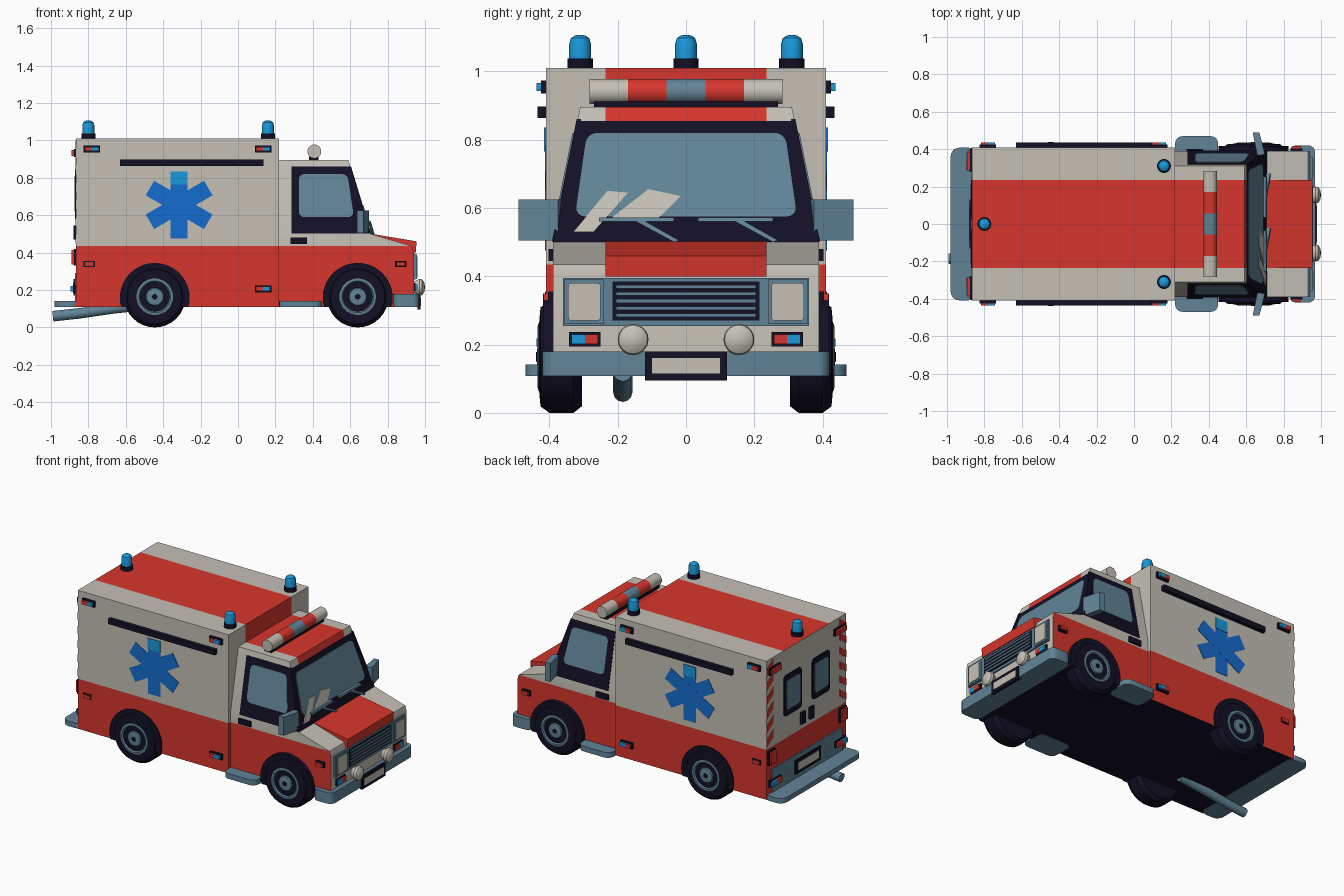
import bpy, bmesh, math
from mathutils import Vector

if "Cube" in bpy.data.objects:
    bpy.data.objects.remove(bpy.data.objects["Cube"])

# Materials
def material(name, rgb):
    m = bpy.data.materials.new(name)
    m.use_nodes = True
    m.diffuse_color = (*rgb, 1)
    m.node_tree.nodes["Principled BSDF"].inputs["Base Color"].default_value = (*rgb, 1)
    return m

CREAM = material("cream", (0.56, 0.53, 0.47))
RED = material("red", (0.68, 0.036, 0.026))
NAVY = material("dark navy", (0.006, 0.005, 0.018))
STEEL = material("steel blue", (0.12, 0.23, 0.31))
BLUE = material("blue", (0.008, 0.15, 0.62))
SKY = material("sky blue", (0.01, 0.32, 0.72))

# Cab surfaces: the sides and windscreen lean in above the belt line
BELT, ROOF, STRIPE, WAIST = 0.5, 0.895, 0.235, 0.435
def lean(z):
    return max(0, (z - BELT) / (ROOF - BELT))
def cab_y(z):
    return 0.39 - 0.08 * lean(z)

# Placements turn a flat outline (u, v) and a depth d into model space
def SIDE(u, v, d): return (u, d, v)
def END(u, v, d): return (d, u, v)
def FLAT(u, v, d): return (u, v, d)
def CABSIDE(u, v, d): return (u, cab_y(v) + d, v)
def SCREEN(u, v, d): return (0.71 - 0.12 * lean(v) + d, u, v)

def finish(name, bm, mats, place=None, mirror=False):
    if place:
        for v in bm.verts:
            v.co = Vector(place(*v.co))
    bmesh.ops.recalc_face_normals(bm, faces=bm.faces)
    me = bpy.data.meshes.new(name)
    bm.to_mesh(me)
    bm.free()
    for m in mats:
        me.materials.append(m)
    me.shade_smooth()
    me.set_sharp_from_angle(angle=math.radians(32))
    ob = bpy.data.objects.new(name, me)
    bpy.context.collection.objects.link(ob)
    if mirror:
        mod = ob.modifiers.new("both_sides", "MIRROR")
        mod.use_axis = (False, True, False)
        mod.use_mirror_merge = False
    return ob

def prism(name, pts, lo, hi, mat, place, mirror=False, r=0):
    """Extruded outline with optional rounded corners."""
    bm = bmesh.new()
    face = bm.faces.new([bm.verts.new((u, v, lo)) for u, v in pts])
    ext = bmesh.ops.extrude_face_region(bm, geom=[face])["geom"]
    for v in ext:
        if isinstance(v, bmesh.types.BMVert):
            v.co.z = hi
    if r:
        edges = [e for e in bm.edges if abs(e.verts[0].co.z - e.verts[1].co.z) > 1e-5]
        bmesh.ops.bevel(bm, geom=edges, offset=r, segments=4, profile=0.5, affect='EDGES')
    return finish(name, bm, [mat], place, mirror)

def rect(u0, u1, v0, v1):
    return [(u0, v0), (u1, v0), (u1, v1), (u0, v1)]

def disc(cu, cv, r, n=24):
    return [(cu + r * math.cos(math.tau * i / n), cv + r * math.sin(math.tau * i / n)) for i in range(n)]

def lathe(name, profile, mat, place, mirror=False, n=32):
    """Profile of (radius, height) turned about its axis."""
    bm = bmesh.new()
    vs = [bm.verts.new((r, 0, h)) for r, h in profile]
    es = [bm.edges.new(p) for p in zip(vs, vs[1:])]
    bmesh.ops.spin(bm, geom=vs + es, cent=(0, 0, 0), axis=(0, 0, 1), steps=n, angle=math.tau)
    bmesh.ops.remove_doubles(bm, verts=bm.verts, dist=1e-5)
    return finish(name, bm, [mat], place, mirror)

def shell(name, outline, half, cuts, rule, shape=None):
    """Body block from a side outline, cut along planes and coloured by rule."""
    bm = bmesh.new()
    face = bm.faces.new([bm.verts.new((x, -half, z)) for x, z in outline])
    ext = bmesh.ops.extrude_face_region(bm, geom=[face])["geom"]
    bmesh.ops.translate(bm, vec=(0, 2 * half, 0), verts=[v for v in ext if isinstance(v, bmesh.types.BMVert)])
    for co, no in cuts:
        bmesh.ops.bisect_plane(bm, geom=bm.verts[:] + bm.edges[:] + bm.faces[:], plane_co=co, plane_no=no)
    if shape:
        for v in bm.verts:
            if abs(v.co.y) > half - 0.01:
                v.co.y = math.copysign(shape(v.co.z), v.co.y)
    bmesh.ops.recalc_face_normals(bm, faces=bm.faces)
    bm.normal_update()
    for f in bm.faces:
        f.material_index = rule(f.calc_center_median(), f.normal)
    return finish(name, bm, [CREAM, RED, NAVY])

def level(z): return ((0, 0, z), (0, 0, 1))
stripe_cuts = [((0, s * STRIPE, 0), (0, 1, 0)) for s in (-1, 1)]

# Rear box body
def box_rule(c, n):
    if n.z < -0.5:
        return 2
    return int(c.z < WAIST or (abs(c.y) < STRIPE and n.x > -0.5))
shell("rear_body", rect(-0.865, 0.22, 0.11, 1.01), 0.41, stripe_cuts + [level(WAIST)], box_rule)

# Cab body with windscreen
def cab_rule(c, n):
    if n.z < -0.5 or (n.x > 0.5 and BELT < c.z < 0.855):
        return 2
    if abs(n.y) > 0.5:
        return int(c.z < WAIST)
    return int(c.z > 0.855 and abs(c.y) < STRIPE)
shell("cab_body", [(0.2, 0.11), (0.94, 0.11), (0.94, 0.4), (0.93, 0.435), (0.71, BELT), (0.59, ROOF), (0.2, ROOF)],
      0.39, stripe_cuts + [level(z) for z in (WAIST, BELT, 0.855)], cab_rule, cab_y)
prism("hood_centre", [(0.7, 0.503), (0.955, 0.46), (0.95, 0.4), (0.7, 0.4)], -STRIPE, STRIPE, RED, SIDE)

# Cab glass
prism("windscreen_glass", [(-0.325, 0.575), (0.325, 0.575), (0.29, 0.82), (-0.29, 0.82)], -0.01, 0.004, STEEL, SCREEN, r=0.03)
prism("side_window_frame", [(0.285, 0.502), (0.708, 0.502), (0.605, 0.86), (0.285, 0.86)], -0.01, 0.003, NAVY, CABSIDE, True)
prism("side_window_glass", [(0.325, 0.59), (0.62, 0.59), (0.585, 0.82), (0.325, 0.82)], -0.01, 0.007, STEEL, CABSIDE, True, r=0.03)
prism("door_handle", rect(0.28, 0.37, 0.445, 0.48), 0.38, 0.402, NAVY, SIDE, True)
for i, pts in enumerate(([(-0.33, 0.53), (-0.27, 0.53), (-0.17, 0.645), (-0.23, 0.65)],
                         [(-0.22, 0.57), (-0.08, 0.57), (-0.015, 0.635), (-0.11, 0.655)])):
    prism(f"glass_glint_{i}", pts, 0, 0.007, CREAM, SCREEN)
for y in (-0.255, 0.035):
    prism("wiper_blade", rect(y, y + 0.22, 0.56, 0.572), 0, 0.018, STEEL, SCREEN)
    prism("wiper_arm", [(y + 0.22, 0.5), (y + 0.235, 0.505), (y + 0.12, 0.57), (y + 0.1, 0.565)], 0, 0.02, STEEL, SCREEN)
prism("door_mirror", [(0.66, 0.36), (0.7, 0.375), (0.67, 0.49), (0.635, 0.49)], 0.505, 0.625, STEEL, FLAT, True)

# Grille and headlights
prism("grille_panel", rect(-0.36, 0.36, 0.255, 0.395), 0.93, 0.95, STEEL, END)
prism("grille_opening", rect(-0.215, 0.215, 0.27, 0.385), 0.94, 0.953, NAVY, END)
for i in range(5):
    z = 0.28 + i * 0.021
    prism("grille_slat", rect(-0.205, 0.205, z, z + 0.011), 0.94, 0.958, STEEL, END)
prism("headlight_frame", rect(0.24, 0.355, 0.26, 0.39), 0.94, 0.956, STEEL, END, True)
prism("headlight", rect(0.25, 0.345, 0.27, 0.38), 0.94, 0.961, CREAM, END, True, r=0.01)
lathe("fog_lamp", [(0, 0.94), (0.03, 0.94), (0.045, 0.97), (0.042, 0.985), (0.025, 0.996), (0, 1)], CREAM,
      lambda u, v, d: (d, 0.155 + u, 0.215 + v), True)

# Bumpers, steps and number plates
prism("front_bumper", rect(0.83, 0.968, -0.42, 0.42), 0.108, 0.18, STEEL, FLAT, r=0.035)
prism("rear_bumper", rect(-0.98, -0.84, -0.408, 0.408), 0.108, 0.14, STEEL, FLAT, r=0.045)
prism("side_step", rect(0.22, 0.45, 0.3, 0.47), 0.108, 0.142, STEEL, FLAT, True, r=0.04)
prism("front_plate_frame", rect(-0.12, 0.12, 0.095, 0.18), 0.96, 0.977, NAVY, END)
prism("front_plate", rect(-0.1, 0.1, 0.115, 0.16), 0.97, 0.979, CREAM, END)

# Rear doors
prism("rear_lower_panel", rect(-0.36, 0.36, 0.14, 0.29), -0.872, -0.86, STEEL, END)
prism("rear_plate_frame", rect(-0.13, 0.13, 0.17, 0.26), -0.88, -0.86, NAVY, END)
prism("rear_plate", rect(-0.105, 0.105, 0.19, 0.24), -0.882, -0.87, CREAM, END)
prism("rear_window_frame", rect(0.055, 0.235, 0.58, 0.845), -0.872, -0.86, NAVY, END, True, r=0.025)
prism("rear_window_glass", rect(0.075, 0.215, 0.62, 0.81), -0.875, -0.86, STEEL, END, True, r=0.02)
prism("rear_handle", rect(0.025, 0.065, 0.47, 0.545), -0.88, -0.86, NAVY, END, True)
for i in range(6):
    z = 0.45 + i * 0.092
    prism("hazard_stripe", [(0.34, z + 0.045), (0.408, z), (0.408, z + 0.045), (0.34, z + 0.09)],
          -0.869, -0.86, RED, END, True)

# Marker lamps: framed, split in two colours
def marker(name, u0, u1, v0, v1, base, out, place, first, second):
    mid, t = (u0 + u1) / 2, 0.007
    prism(name + "_frame", rect(u0, u1, v0, v1), base, base + out * 0.6, NAVY, place, True)
    prism(name + "_inner", rect(u0 + t, mid, v0 + t, v1 - t), base, base + out, first, place, True)
    prism(name + "_outer", rect(mid, u1 - t, v0 + t, v1 - t), base, base + out, second, place, True)

for x, z in ((-0.825, 0.935), (0.09, 0.935), (0.09, 0.187)):
    marker("side_marker", x, x + 0.088, z, z + 0.038, 0.405, 0.032, SIDE, RED, SKY)
marker("rear_reflector", -0.825, -0.765, 0.322, 0.356, 0.405, 0.014, SIDE, RED, RED)
marker("front_reflector", 0.84, 0.9, 0.322, 0.356, 0.385, 0.032, SIDE, RED, RED)
marker("front_marker", 0.25, 0.342, 0.195, 0.237, 0.935, 0.025, END, RED, SKY)
marker("tail_marker", 0.28, 0.39, 0.185, 0.228, -0.86, -0.035, END, RED, SKY)
marker("tail_light", 0.33, 0.4, 0.33, 0.42, -0.86, -0.03, END, RED, RED)
marker("upper_tail_light", 0.28, 0.39, 0.91, 0.955, -0.86, -0.03, END, RED, RED)

# Side rail and six-armed medical star
prism("side_rail", rect(-0.63, 0.135, 0.863, 0.897), 0.4, 0.435, NAVY, SIDE, True)
for k in range(3):
    a = math.pi / 3 * k
    arm = [(-0.315 + u * math.cos(a) - v * math.sin(a), 0.655 + u * math.sin(a) + v * math.cos(a))
           for u, v in rect(-0.045, 0.045, -0.18, 0.18)]
    prism("star_arm", arm, 0.405, 0.4125 + 0.0004 * k, BLUE, SIDE, True)
prism("star_tip", rect(-0.36, -0.27, 0.765, 0.835), 0.405, 0.415, SKY, SIDE, True)

# Wheels and arches
for x, inner in ((-0.445, 0.4), (0.64, 0.37)):
    arch = [(u, max(v, 0.11)) for u, v in disc(x, 0.158, 0.187, 40)]
    arch = list(dict.fromkeys(arch))
    prism("wheel_arch", arch, inner, 0.418, NAVY, SIDE, True)
    def axle(u, v, d, x=x):
        return (x + u, d, 0.164 + v)
    lathe("tyre", [(0, 0.305), (0.145, 0.305), (0.164, 0.33), (0.164, 0.4), (0.145, 0.426), (0.1, 0.43), (0, 0.42)],
          NAVY, axle, True)
    lathe("wheel_rim", [(0.1, 0.42), (0.098, 0.433), (0.085, 0.435), (0.075, 0.424), (0, 0.424)], STEEL, axle, True)
    lathe("rim_groove", [(0.075, 0.42), (0.075, 0.427), (0.066, 0.427), (0.066, 0.42)], NAVY, axle, True)
    lathe("wheel_hub", [(0.05, 0.42), (0.045, 0.433), (0.02, 0.436), (0, 0.436)], STEEL, axle, True)
    lathe("hub_cap", [(0.016, 0.43), (0.014, 0.439), (0, 0.439)], NAVY, axle, True, n=12)

# Roof beacons
for x, y in ((-0.8, 0), (0.16, 0.31), (0.16, -0.31)):
    def spot(u, v, d, x=x, y=y):
        return (x + u, y + v, d)
    lathe("beacon_base", [(0, 1.0), (0.037, 1.0), (0.037, 1.037), (0, 1.037)], NAVY, spot)
    lathe("beacon_lamp", [(0.032, 1.03), (0.032, 1.08), (0.027, 1.097), (0.015, 1.105), (0, 1.107)], SKY, spot)

# Cab light bar
prism("light_bar_stand", rect(0.38, 0.43, 0.89, 0.915), -0.27, 0.27, NAVY, SIDE)
for name, y0, y1, mat in (("centre", -0.057, 0.057, STEEL), ("right_red", -0.17, -0.057, RED),
                          ("left_red", 0.057, 0.17, RED), ("right_end", -0.283, -0.17, CREAM),
                          ("left_end", 0.17, 0.283, CREAM)):
    prism("light_bar_" + name, disc(0.408, 0.941, 0.037), y0, y1, mat, SIDE)

# Exhaust pipe
curve = bpy.data.curves.new("exhaust_pipe", "CURVE")
curve.dimensions = "3D"
curve.bevel_depth = 0.028
curve.use_fill_caps = True
path = curve.splines.new("POLY")
path.points.add(3)
for p, (x, z) in zip(path.points, ((-0.5, 0.12), (-0.68, 0.1), (-0.85, 0.075), (-0.99, 0.06))):
    p.co = (x, -0.185, z, 1)
curve.materials.append(STEEL)
bpy.context.collection.objects.link(bpy.data.objects.new("exhaust_pipe", curve))
